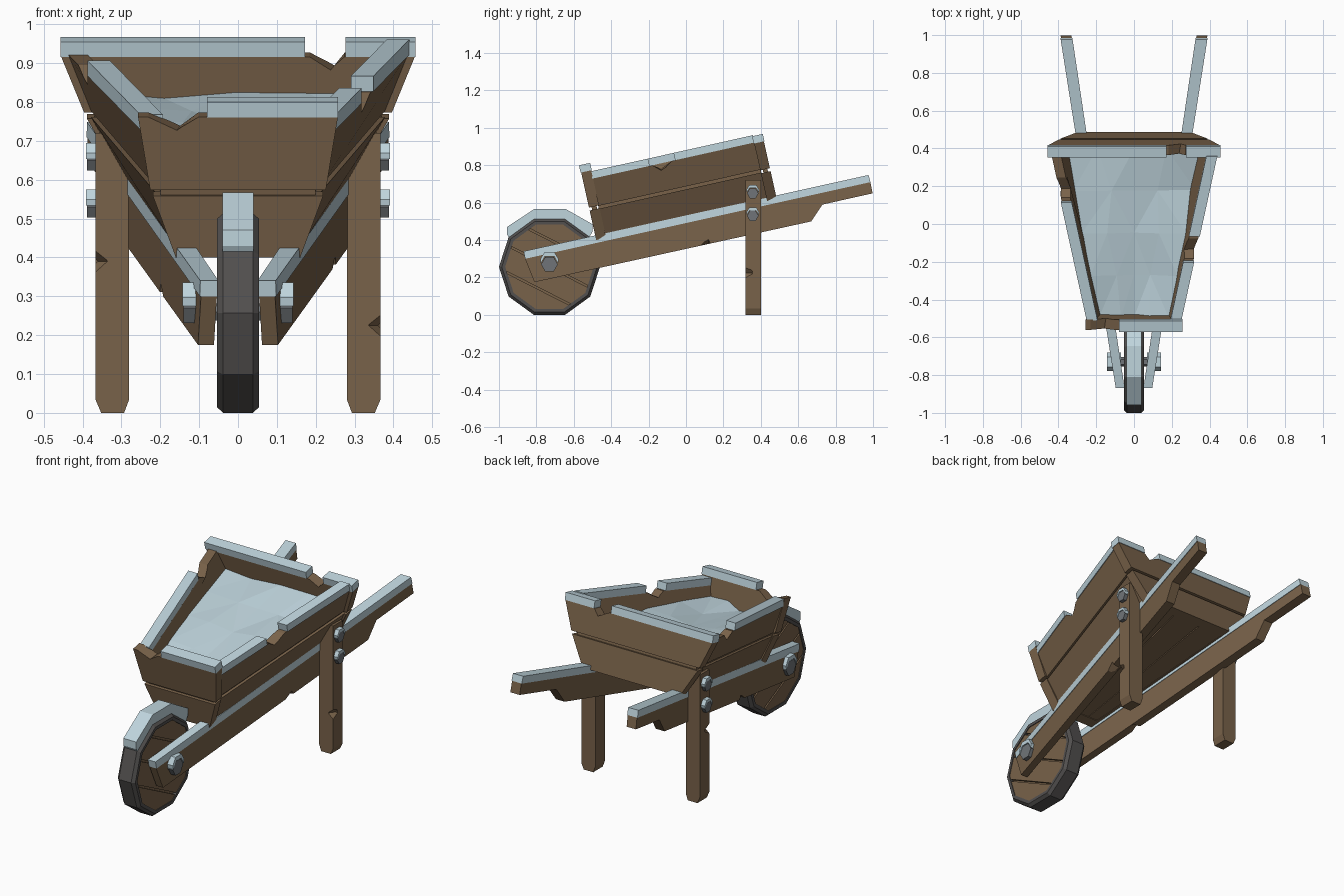
import bpy, bmesh, math, random
from mathutils import Vector, Matrix

if "Cube" in bpy.data.objects:
    bpy.data.objects.remove(bpy.data.objects["Cube"])

random.seed(4)

def material(name, rgb):
    m = bpy.data.materials.new(name)
    m.diffuse_color = (*rgb, 1)
    m.use_nodes = True
    m.node_tree.nodes["Principled BSDF"].inputs["Base Color"].default_value = m.diffuse_color
    return m

WOOD = material("brown wood", (0.19, 0.122, 0.067))
SNOW = material("pale snow", (0.52, 0.66, 0.72))
TYRE = material("dark tyre", (0.085, 0.08, 0.078))
IRON = material("grey iron", (0.16, 0.175, 0.19))

def finish(name, bm, mat):
    bmesh.ops.recalc_face_normals(bm, faces=bm.faces)
    me = bpy.data.meshes.new(name)
    bm.to_mesh(me)
    bm.free()
    me.materials.append(mat)
    ob = bpy.data.objects.new(name, me)
    bpy.context.collection.objects.link(ob)
    return ob

def loft(name, a, b, mat):
    """Solid between two matching polygon rings."""
    bm = bmesh.new()
    va, vb = [bm.verts.new(p) for p in a], [bm.verts.new(p) for p in b]
    n = len(a)
    bm.faces.new(va[::-1])
    bm.faces.new(vb)
    for i in range(n):
        j = (i + 1) % n
        bm.faces.new((va[i], va[j], vb[j], vb[i]))
    return finish(name, bm, mat)

def cut(ob, a, b):
    """Bite a lofted wedge out of an object."""
    cutter = loft("cutter", a, b, WOOD)
    mod = ob.modifiers.new("bite", 'BOOLEAN')
    mod.operation, mod.solver, mod.object = 'DIFFERENCE', 'EXACT', cutter
    dg = bpy.context.evaluated_depsgraph_get()
    me = bpy.data.meshes.new_from_object(ob.evaluated_get(dg))
    ob.modifiers.clear()
    ob.data = me
    bpy.data.objects.remove(cutter)

# Tray frame: s runs back along the slope, t rises square to it
A = math.atan(0.223)
def P(x, s, t):
    return Vector((x, -0.48 + s * math.cos(A) - t * math.sin(A),
                   0.40 + s * math.sin(A) + t * math.cos(A)))

# End walls: two boards, a recessed strip behind the groove, and snow on top
def end_wall(name, s0, s1, rows, strips):
    (w0, t0), (w1, t1), (w2, t2) = rows
    def slab(label, wa, ta, wb, tb, inset=0):
        ring = lambda s: [P(-wa, s, ta), P(wa, s, ta), P(wb, s, tb), P(-wb, s, tb)]
        return loft(name + label, ring(s0 + inset), ring(s1 - inset), WOOD)
    slab("_lower_board", w0, t0, w1 - .003, t1 - .008)
    slab("_groove", w1 - .025, t1 - .03, w1 - .02, t1 + .03, 0.014)
    upper = slab("_upper_board", w1 + .004, t1 + .008, w2, t2)
    for a, b in strips:
        ring = lambda s: [P(a, s, t2), P(b, s, t2), P(b, s, t2 + .04), P(a, s, t2 + .04)]
        loft(name + "_snow", ring(s0 - .003), ring(s1 + .003), SNOW)
    return upper

def wedge_x(ob, x, t, w, d, s0, s1):
    ring = lambda s, k: [P(x - w, s, t + .01), P(x + k, s, t - d), P(x + w, s, t + .01), P(x, s, t + .06)]
    cut(ob, ring(s0, .01), ring(s1, .025))

front = end_wall("front_wall", 0, .055, [(.16, 0), (.222, .17), (.257, .37)], [(-.08, .257)])
wedge_x(front, -.17, .37, .085, .035, -.02, .08)
back = end_wall("back_wall", .937, .99, [(.30, 0), (.392, .165), (.455, .32)],
                [(-.457, .172), (.276, .457)])
wedge_x(back, .225, .32, .06, .035, .92, 1.0)

# Side walls, flaring outward and widening towards the back
ROW = [(.15, .29, 0), (.212, .378, .168), (.247, .437, .325)]
S0, S1, THICK = .05, .94, .05
def width(row, s):
    return row[0] + (row[1] - row[0]) * (s - S0) / (S1 - S0)

for k, side, strips, bite in ((1, "right", [(.05, .365), (.505, .94)], .43),
                              (-1, "left", [(.05, .69)], .76)):
    def slab(label, lo, hi, ta, tb, inset=0, sa=S0, sb=S1, mat=WOOD, th=THICK):
        def ring(s):
            a, b = width(lo, s) - inset, width(hi, s) - inset
            return [P(k * a, s, ta), P(k * b, s, tb), P(k * (b - th), s, tb), P(k * (a - th), s, ta)]
        return loft(side + label, ring(sa), ring(sb), mat)
    slab("_lower_board", ROW[0], ROW[1], 0, .16)
    slab("_groove", ROW[1], ROW[1], .14, .20, .016, th=.02)
    upper = slab("_upper_board", ROW[1], ROW[2], .176, .325)
    for sa, sb in strips:
        slab("_wall_snow", ROW[2], ROW[2], .325, .365, -.004, sa, sb, SNOW, .058)
    w = k * width(ROW[2], bite)
    ring = lambda x, d: [P(x, bite - .07, .335), P(x, bite - .01, .325 - d),
                         P(x, bite + .07, .335), P(x, bite, .4)]
    cut(upper, ring(w + .05 * k, .045), ring(w - .1 * k, .025))

# Tray floor planks
for i in range(3):
    f0, f1 = -1 + i * 2 / 3 + .012, -1 + (i + 1) * 2 / 3 - .012
    ring = lambda s, h: [P(f0 * h, s, .005), P(f1 * h, s, .005), P(f1 * h, s, .035), P(f0 * h, s, .035)]
    loft("floor_plank", ring(.03, .125), ring(.96, .265), WOOD)

# Lumpy snow filling the tray
bm = bmesh.new()
NX, NS = 4, 4
rows = []
for j in range(NS + 1):
    f = j / NS
    s, h = .04 + .91 * f, .185 + .185 * f
    rows.append([bm.verts.new(P(h * (2 * i / NX - 1) * (1 if i in (0, NX) else random.uniform(.7, 1.1)),
                                s, .255 - .05 * f + random.uniform(-.02, .025)))
                 for i in range(NX + 1)])
for j in range(NS):
    for i in range(NX):
        bm.faces.new((rows[j][i], rows[j][i + 1], rows[j + 1][i + 1], rows[j + 1][i]))
bmesh.ops.triangulate(bm, faces=bm.faces)
fill = finish("snow_load", bm, SNOW)
if fill.data.polygons[0].normal.z < 0:
    fill.data.flip_normals()

# Handle beams, snow on them, legs and bolts
BEAM = [(-.86, .30), (-.81, .175), (.67, .50), (.73, .59), (.998, .65), (.986, .71)]
BEAM_SNOW = [(-.86, .30), (.986, .71), (.976, .748), (-.868, .34)]
outer = lambda y: .31 + .158 * (y - .5)
inner = lambda y: .257 + .149 * (y - .5)

def hexbolt(name, k, x0, x1, y, z, r, mat):
    ring = lambda x: [(k * x, y + r * math.cos(i * math.pi / 3), z + r * math.sin(i * math.pi / 3)) for i in range(6)]
    loft(name, ring(x0), ring(x1), mat)
    cap = [(-1.02, .1), (-.55, .95), (.55, .95), (1.02, .1), (1.1, .6), (.6, 1.45), (-.6, 1.45), (-1.1, .6)]
    ring = lambda x: [(k * x, y + r * a, z + r * b) for a, b in cap]
    loft(name + "_snow", ring(x0), ring(x1 + .003), SNOW)

for k, side, leg_z, bite_y in ((1, "right", .225, .10), (-1, "left", .39, -.22)):
    beam = loft(side + "_handle_beam", [(k * outer(y), y, z) for y, z in BEAM],
                [(k * inner(y), y, z) for y, z in BEAM], WOOD)
    zb = .175 + .2196 * (bite_y + .81)
    ring = lambda x, d: [(k * x, bite_y - .04, zb - .02), (k * x, bite_y + .04, zb - .005),
                         (k * x, bite_y + .02, zb + d)]
    cut(beam, ring(outer(bite_y) + .02, .035), ring(inner(bite_y) + .01, .01))
    loft(side + "_handle_snow", [(k * (outer(y) + .003), y, z) for y, z in BEAM_SNOW],
         [(k * (inner(y) - .003), y, z) for y, z in BEAM_SNOW], SNOW)
    # leg with chamfered foot
    LEG = [(.28, .72), (.28, .035), (.293, 0), (.352, 0), (.367, .035), (.367, .72)]
    leg = loft(side + "_leg", [(k * x, .318, z) for x, z in LEG],
               [(k * x, .402, z) for x, z in LEG], WOOD)
    cut(leg, [(k * .33, .31, leg_z), (k * .38, .31, leg_z + .04), (k * .38, .31, leg_z - .045)],
        [(k * .36, .35, leg_z), (k * .38, .365, leg_z + .02), (k * .38, .365, leg_z - .02)])
    for z in (.53, .65):
        hexbolt(side + "_leg_bolt", k, .36, .388, .357, z, .031, IRON)
    hexbolt(side + "_axle_bolt", k, .07, .14, -.73, .27, .045, IRON)

# Axle
ring = lambda x: [(x, -.73 + .025 * math.cos(i * math.pi / 3), .26 + .025 * math.sin(i * math.pi / 3)) for i in range(6)]
loft("axle", ring(-.1), ring(.1), IRON)

# Wheel: ten-sided tyre
YC, ZC = -.73, .257
def W(x, r, deg):
    return Vector((x, YC + r * math.cos(math.radians(deg)), ZC + r * math.sin(math.radians(deg))))

SECTION = [(-.038, .27), (.038, .27), (.054, .255), (.054, .237), (-.054, .237), (-.054, .255)]
bm = bmesh.new()
rings = [[bm.verts.new(W(x, r, 36 * i)) for x, r in SECTION] for i in range(10)]
for i in range(10):
    a, b = rings[i], rings[(i + 1) % 10]
    for j in range(6):
        m = (j + 1) % 6
        bm.faces.new((a[j], a[m], b[m], b[j]))
finish("wheel_tyre", bm, TYRE)

# Wheel disc: thin core with slanted planks over it
disc = lambda x, r: [W(x, r, 36 * i) for i in range(10)]
loft("wheel_core", disc(-.034, .24), disc(.034, .24), WOOD)
normal = Vector((0, math.sin(math.radians(27)), math.cos(math.radians(27))))
for lo, hi in ((-.3, -.135), (-.125, -.005), (.005, .125), (.135, .3)):
    plank = loft("wheel_plank", disc(-.05, .24), disc(.05, .24), WOOD)
    bm = bmesh.new()
    bm.from_mesh(plank.data)
    for d, n in ((lo, -normal), (hi, normal)):
        res = bmesh.ops.bisect_plane(bm, geom=bm.verts[:] + bm.edges[:] + bm.faces[:],
                                     plane_co=Vector((0, YC, ZC)) + normal * d,
                                     plane_no=n, clear_outer=True)
        bmesh.ops.holes_fill(bm, edges=bm.edges[:])
    bm.to_mesh(plank.data)
    bm.free()

# Snow lying over the top of the wheel
DRIFT = [(-.957, .47), (-.81, .567), (-.645, .567), (-.50, .485), (-.50, .445), (-.52, .41),
         (-.65, .505), (-.81, .505), (-.945, .41), (-.957, .43)]
loft("wheel_snow", [(-.04, y, z) for y, z in DRIFT], [(.04, y, z) for y, z in DRIFT], SNOW)
